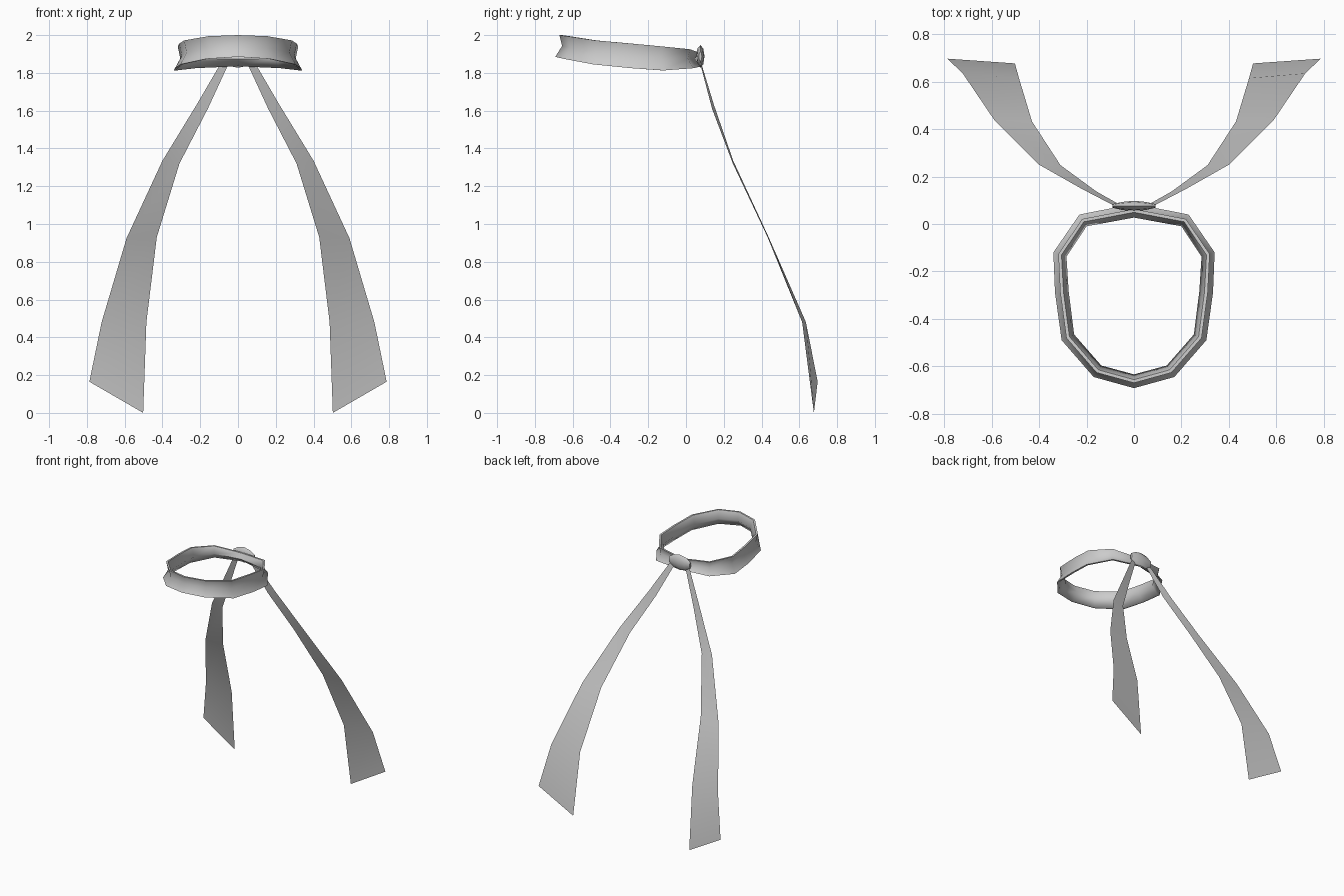
import bpy, bmesh, math
from mathutils import Vector

cube = bpy.data.objects.get("Cube")
if cube:
    bpy.data.objects.remove(cube, do_unlink=True)

cloth = bpy.data.materials.new("grey_cloth")
cloth.use_nodes = True
grey = (0.6, 0.6, 0.6, 1)
cloth.diffuse_color = grey
cloth.node_tree.nodes["Principled BSDF"].inputs["Base Color"].default_value = grey


def loft(name, rows, loop_rows=False, loop_points=True, caps=False, fix=True):
    """Skin a list of cross-sections that share one point count."""
    bm = bmesh.new()
    grid = [[bm.verts.new(p) for p in row] for row in rows]
    n, m = len(grid), len(grid[0])
    for i in range(n if loop_rows else n - 1):
        for j in range(m if loop_points else m - 1):
            a, b = grid[i], grid[(i + 1) % n]
            k = (j + 1) % m
            bm.faces.new((a[j], a[k], b[k], b[j]))
    if caps:
        bm.faces.new(grid[0])
        bm.faces.new(grid[-1])
    if fix:
        bmesh.ops.recalc_face_normals(bm, faces=bm.faces)
    mesh = bpy.data.meshes.new(name)
    bm.to_mesh(mesh)
    bm.free()
    mesh.materials.append(cloth)
    ob = bpy.data.objects.new(name, mesh)
    bpy.context.collection.objects.link(ob)
    bpy.ops.object.select_all(action='DESELECT')
    ob.select_set(True)
    bpy.context.view_layer.objects.active = ob
    bpy.ops.object.shade_smooth_by_angle(angle=math.radians(60))
    return ob


# Headband: half outline as x, y, bottom z, top z, then mirrored
half = [(0, -0.692, 1.885, 2.0), (0.17, -0.645, 1.874, 1.994),
        (0.305, -0.49, 1.845, 1.972), (0.333, -0.29, 1.825, 1.955),
        (0.34, -0.12, 1.813, 1.94), (0.23, 0.04, 1.825, 1.925),
        (0, 0.085, 1.835, 1.91)]
outline = half + [(-x, y, b, t) for x, y, b, t in half[-2:0:-1]]
# Concave section: inward offset, height fraction
section = [(0, 0), (0.036, 0.5), (0.022, 1), (0.036, 1), (0.058, 0.5), (0.014, 0)]
rows = []
for i, (x, y, b, t) in enumerate(outline):
    p, q = outline[i - 1], outline[(i + 1) % len(outline)]
    inward = Vector((p[1] - q[1], q[0] - p[0], 0)).normalized()
    rows.append([Vector((x, y, b + (t - b) * h)) + inward * d for d, h in section])
loft("headband", rows, loop_rows=True)

# Knot: flattened rings along x
knot = []
for x, ry, rz in [(-0.09, 0.008, 0.025), (-0.05, 0.017, 0.05), (0, 0.022, 0.06),
                  (0.05, 0.017, 0.05), (0.09, 0.008, 0.025)]:
    knot.append([(x, 0.076 + ry * math.cos(a), 1.887 + rz * math.sin(a))
                 for a in [math.tau * k / 8 for k in range(8)]])
loft("knot", knot, caps=True)

# Trailing ribbons: outer and inner edge points, mirrored across x
outer = [(0.08, 0.075, 1.87), (0.22, 0.148, 1.63), (0.40, 0.25, 1.335),
         (0.59, 0.44, 0.925), (0.722, 0.635, 0.48), (0.787, 0.697, 0.165)]
inner = [(0.04, 0.07, 1.87), (0.16, 0.138, 1.61), (0.31, 0.248, 1.32),
         (0.43, 0.432, 0.93), (0.485, 0.615, 0.48), (0.502, 0.677, 0.0)]
for side, s in (("left", 1), ("right", -1)):
    pairs = [[(s * x, y, z) for x, y, z in pair] for pair in zip(outer, inner)]
    if s < 0:
        pairs = [pair[::-1] for pair in pairs]
    loft(side + "_ribbon", pairs, loop_points=False, fix=False)
